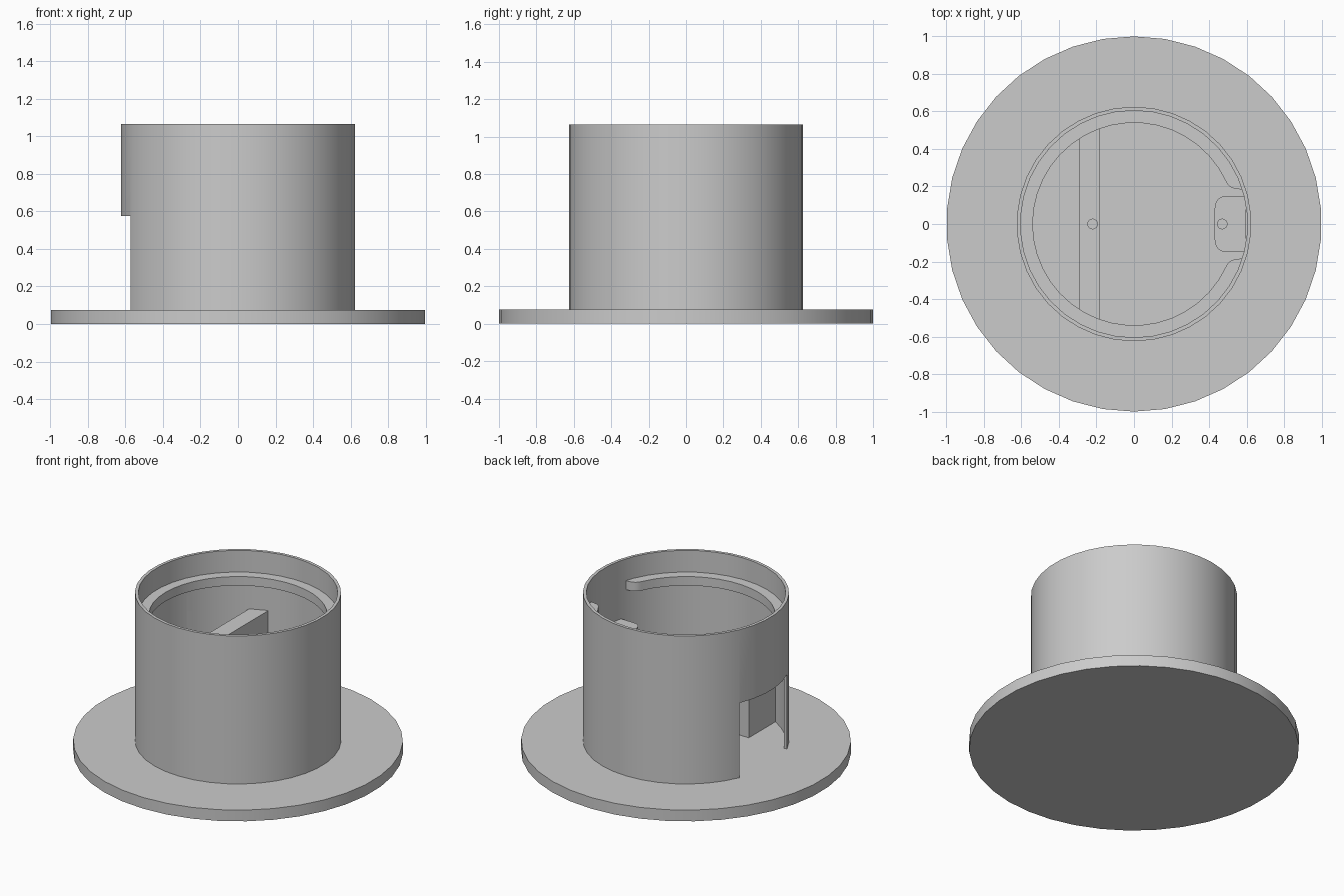
import bpy, bmesh
from math import pi, sin, cos, sqrt, asin

cube = bpy.data.objects.get("Cube")
if cube:
    bpy.data.objects.remove(cube, do_unlink=True)

grey = bpy.data.materials.new("plain grey")
grey.use_nodes = True
COLOUR = (0.6, 0.6, 0.6, 1)
grey.diffuse_color = COLOUR
grey.node_tree.nodes["Principled BSDF"].inputs["Base Color"].default_value = COLOUR

SIDES = 38
BASE_TOP, TOP = 0.075, 1.065
OUTER, INNER = 0.625, 0.605
EMBED = 0.615           # inner fittings run slightly into the wall
FIT_TOP = 0.675


def circle(r, n=SIDES):
    return [(r * sin(2 * pi * i / n), r * cos(2 * pi * i / n)) for i in range(n)]


def arc(r, a, b, n):
    return [(r * cos(a + (b - a) * i / n), r * sin(a + (b - a) * i / n))
            for i in range(n + 1)]


def corner(p, c, q, n=6):
    """Rounded corner from p to q, pulled towards c."""
    ts = [i / n for i in range(n + 1)]
    return [tuple((1 - t) ** 2 * p[k] + 2 * t * (1 - t) * c[k] + t * t * q[k]
                  for k in (0, 1)) for t in ts]


def mirror_y(points):
    return [(x, -y) for x, y in reversed(points)]


def prism(name, outline, z0, z1):
    """Extrude a flat outline from z0 to z1."""
    bm = bmesh.new()
    face = bm.faces.new([bm.verts.new((x, y, z0)) for x, y in outline])
    top = bmesh.ops.extrude_face_region(bm, geom=[face])["geom"]
    verts = [v for v in top if isinstance(v, bmesh.types.BMVert)]
    bmesh.ops.translate(bm, verts=verts, vec=(0, 0, z1 - z0))
    bmesh.ops.recalc_face_normals(bm, faces=bm.faces)
    mesh = bpy.data.meshes.new(name)
    bm.to_mesh(mesh)
    bm.free()
    mesh.materials.append(grey)
    obj = bpy.data.objects.new(name, mesh)
    bpy.context.collection.objects.link(obj)
    return obj


def activate(obj):
    bpy.ops.object.select_all(action="DESELECT")
    obj.select_set(True)
    bpy.context.view_layer.objects.active = obj


def cut(obj, outline, z0, z1):
    cutter = prism("cutter", outline, z0, z1)
    cutter.hide_render = True
    mod = obj.modifiers.new("cut", "BOOLEAN")
    mod.operation, mod.solver, mod.object = "DIFFERENCE", "EXACT", cutter
    activate(obj)
    bpy.ops.object.modifier_apply(modifier=mod.name)
    bpy.data.objects.remove(cutter, do_unlink=True)


def pin_hole(obj, x):
    cut(obj, [(x + a, b) for a, b in circle(0.026, 16)], 0.45, 0.8)


# Round base plate
base = prism("base_plate", circle(1), 0, BASE_TOP)

# Thin tube wall with a doorway on one side
doorway = [(-0.8, -0.25), (-0.1, -0.25), (-0.1, 0.25), (-0.8, 0.25)]
wall = prism("tube_wall", circle(OUTER), BASE_TOP - 0.01, TOP)
cut(wall, circle(INNER), -0.1, TOP + 0.1)
cut(wall, doorway, -0.2, 0.575)

# Inner ledge, a ring with a gap that has rounded ends
GAP, LEDGE = 0.185, 0.54
start, bend = asin(GAP / EMBED), 0.44
outer = arc(EMBED, start, 2 * pi - start, 36)
end = corner((LEDGE * cos(bend), LEDGE * sin(bend)), (0.507, GAP), (0.565, GAP))
inner = arc(LEDGE, 2 * pi - bend, bend, 36)[1:-1]
ledge = prism("inner_ledge", outer + mirror_y(end) + inner + end, 0.86, 0.92)

# Cross bar with the doorway running through it
xs = (-0.29, -0.18)
ys = [sqrt(EMBED ** 2 - x * x) for x in xs]
bar = prism("cross_bar", [(xs[0], -ys[0]), (xs[1], -ys[1]), (xs[1], ys[1]), (xs[0], ys[0])],
            BASE_TOP - 0.01, FIT_TOP)
cut(bar, doorway, -0.2, 0.575)
pin_hole(bar, -0.22)

# Support post against the opposite wall
half = 0.15
side = [(sqrt(EMBED ** 2 - half ** 2), half)] + corner((0.5, half), (0.43, half), (0.43, 0.08))
post = prism("support_post", side + mirror_y(side), BASE_TOP - 0.01, FIT_TOP)
pin_hole(post, 0.47)

for part in (base, wall, ledge, bar, post):
    activate(part)
    bpy.ops.object.shade_smooth_by_angle(angle=pi / 6)
